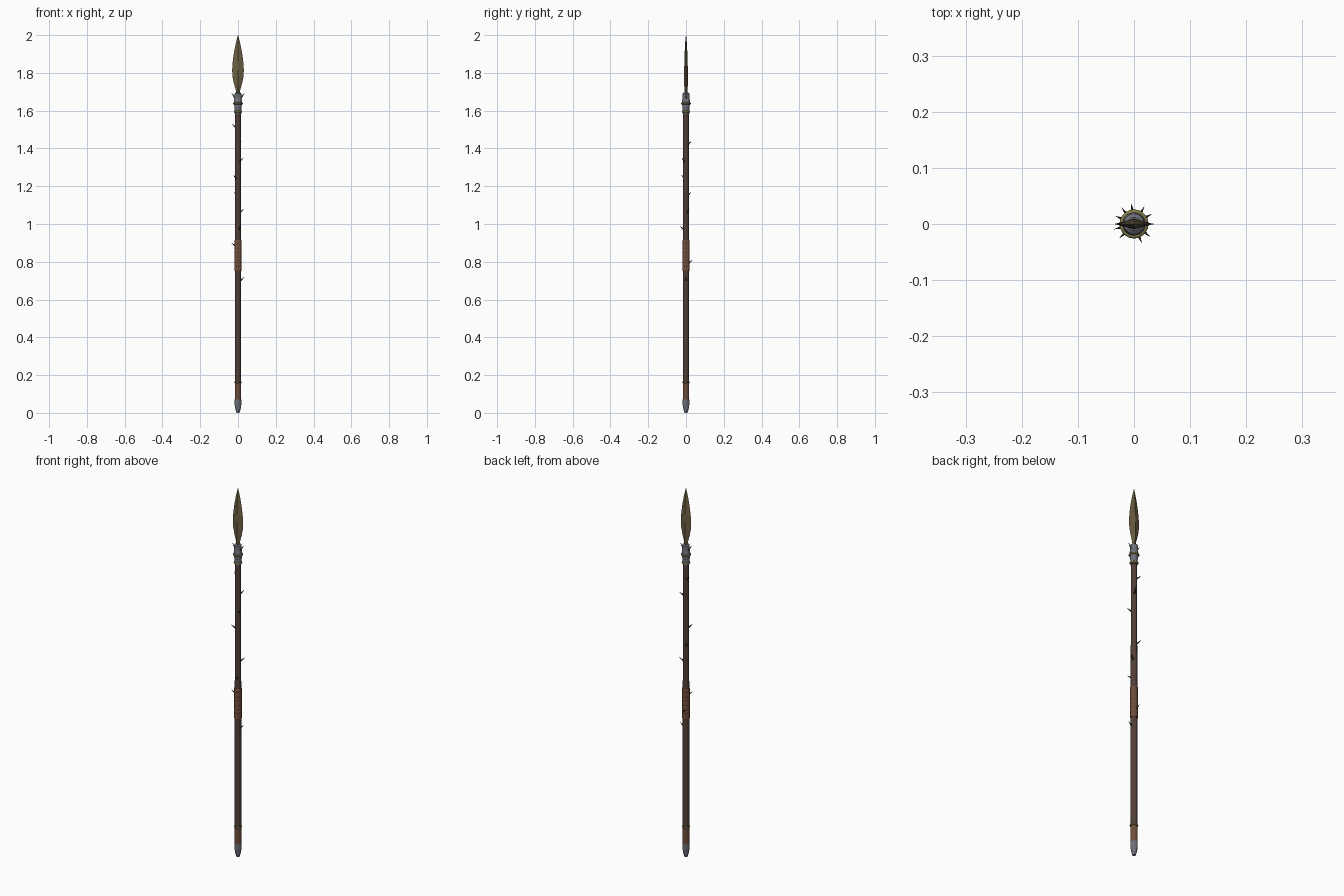
import bpy, math
from mathutils import Vector

if "Cube" in bpy.data.objects:
    bpy.data.objects.remove(bpy.data.objects["Cube"])


def material(name, color):
    m = bpy.data.materials.new(name)
    m.diffuse_color = (*color, 1)
    m.use_nodes = True
    m.node_tree.nodes["Principled BSDF"].inputs["Base Color"].default_value = m.diffuse_color
    return m


WOOD = material("wood", (0.085, 0.05, 0.038))
LEATHER = material("leather", (0.16, 0.075, 0.045))
STEEL = material("steel", (0.16, 0.17, 0.2))
BRASS = material("brass", (0.24, 0.22, 0.07))
BRONZE = material("bronze", (0.15, 0.115, 0.055))
THORN = material("thorn", (0.05, 0.04, 0.03))


def skin(name, rings, mat):
    """Join equal point rings into a closed skin with capped ends."""
    n = len(rings[0])
    verts = [p for r in rings for p in r]
    faces = [(k * n + i, k * n + (i + 1) % n, (k + 1) * n + (i + 1) % n, (k + 1) * n + i)
             for k in range(len(rings) - 1) for i in range(n)]
    faces.append(tuple(reversed(range(n))))
    faces.append(tuple(range(len(verts) - n, len(verts))))
    mesh = bpy.data.meshes.new(name)
    mesh.from_pydata(verts, [], faces)
    mesh.materials.append(mat)
    ob = bpy.data.objects.new(name, mesh)
    bpy.context.collection.objects.link(ob)
    return ob


def lathe(name, profile, mat, n=12):
    rings = [[(r * math.cos(math.tau * i / n), r * math.sin(math.tau * i / n), z)
              for i in range(n)] for r, z in profile]
    return skin(name, rings, mat)


def ring(name, z, radius, tube):
    bpy.ops.mesh.primitive_torus_add(location=(0, 0, z), major_radius=radius, minor_radius=tube,
                                     major_segments=20, minor_segments=8)
    ob = bpy.context.object
    ob.name = name
    ob.data.materials.append(BRASS)
    bpy.ops.object.shade_smooth()


def spike(name, base, tip, radius, mat, n=6):
    base, tip = Vector(base), Vector(tip)
    d = tip - base
    bpy.ops.mesh.primitive_cone_add(vertices=n, radius1=radius, radius2=0, depth=d.length,
                                    location=(base + tip) / 2,
                                    rotation=d.to_track_quat('Z', 'Y').to_euler())
    ob = bpy.context.object
    ob.name = name
    ob.data.materials.append(mat)


# Shaft
lathe("shaft", [(0.0165, 0.05), (0.0165, 0.75), (0.0145, 1.63)], WOOD)

# Butt: steel ferrule, leather wrap and brass ring
lathe("butt_ferrule", [(0.008, 0), (0.014, 0.02), (0.0175, 0.045), (0.0175, 0.072)], STEEL)
lathe("butt_wrap", [(0.0172, 0.07), (0.0172, 0.155)], LEATHER)
ring("butt_ring", 0.162, 0.0165, 0.004)

# Grip: leather sleeve with wrapped ridges
grip = [(0.0185, 0.75)]
for i in range(7):
    z = 0.75 + i * 0.0236
    grip += [(0.0198, z + 0.005), (0.0198, z + 0.018), (0.0185, z + 0.0236)]
lathe("grip", grip, LEATHER)

# Socket and brass collars
lathe("socket", [(0.0175, 1.585), (0.0175, 1.615), (0.0195, 1.62), (0.021, 1.65),
                 (0.0185, 1.668), (0.0185, 1.69), (0.012, 1.695)], STEEL)
ring("lower_collar", 1.595, 0.0165, 0.005)
ring("upper_collar", 1.638, 0.0215, 0.0045)

# Barbs beside the blade root
for side in (-1, 1):
    spike("socket_barb", (side * 0.013, 0, 1.665), (side * 0.036, 0, 1.695), 0.006, STEEL)

# Leaf blade with diamond section
blade = [(0.009, 0.006, 1.675), (0.012, 0.009, 1.71), (0.022, 0.0095, 1.745),
         (0.029, 0.01, 1.78), (0.031, 0.0095, 1.815), (0.028, 0.009, 1.86),
         (0.021, 0.007, 1.91), (0.012, 0.005, 1.955), (0.0005, 0.0005, 2.0)]
skin("blade", [[(w, 0, z), (0, t, z), (-w, 0, z), (0, -t, z)] for w, t, z in blade], BRONZE)

# Thorns spiralling up the shaft
for i in range(10):
    a, z = 1.7 * i, 0.70 + 0.09 * i
    c, s = math.cos(a), math.sin(a)
    spike("thorn", (0.011 * c, 0.011 * s, z), (0.037 * c, 0.037 * s, z + 0.021), 0.0055, THORN)
